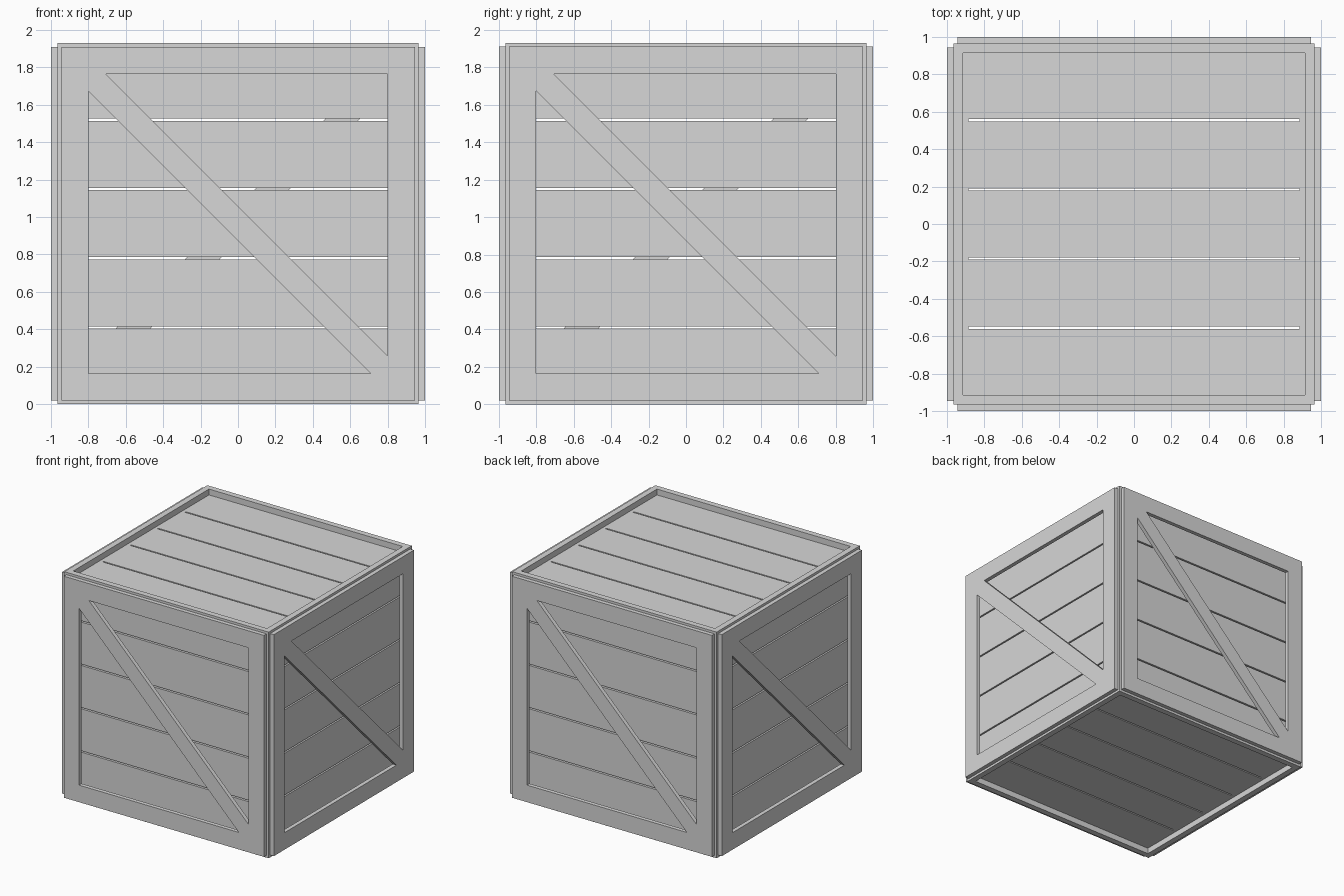
import bpy
import bmesh
from math import pi
from mathutils import Matrix

if "Cube" in bpy.data.objects:
    bpy.data.objects.remove(bpy.data.objects["Cube"])

MID = 0.965      # half height of the crate, outside of the edge battens
BODY = 0.915     # outside of the planked box
SHELL = 0.885    # inside of the planked box
FRAME = 0.945    # half width of the outer frames
OPEN = 0.80      # half width of the frame opening
PITCH, GAP = 0.37, 0.012

wood = bpy.data.materials.new("plain grey")
wood.diffuse_color = (0.68, 0.68, 0.68, 1)
wood.use_nodes = True
wood.node_tree.nodes["Principled BSDF"].inputs["Base Color"].default_value = wood.diffuse_color


def box(bm, x, y, z):
    """Add a box from three (low, high) ranges."""
    size = [r[1] - r[0] for r in (x, y, z)]
    mid = [(r[0] + r[1]) / 2 for r in (x, y, z)]
    bmesh.ops.create_cube(bm, size=1, matrix=Matrix.Translation(mid) @ Matrix.Diagonal((*size, 1)))


def finish(bm, name, turn=0):
    """Make an object, turned about the vertical and lifted onto the ground."""
    bmesh.ops.recalc_face_normals(bm, faces=bm.faces)
    bm.transform(Matrix.Translation((0, 0, MID)) @ Matrix.Rotation(turn, 4, 'Z'))
    mesh = bpy.data.meshes.new(name)
    bm.to_mesh(mesh)
    bm.free()
    mesh.materials.append(wood)
    obj = bpy.data.objects.new(name, mesh)
    bpy.context.collection.objects.link(obj)


def plank_ranges(end):
    """Five planks with narrow open gaps between them."""
    for i in range(5):
        low = -end if i == 0 else (i - 2.5) * PITCH + GAP / 2
        high = end if i == 4 else (i - 1.5) * PITCH - GAP / 2
        yield low, high


BOARD = (-1, -MID)   # depth of the thin outer boards, standing clear of the planks

# Four walls, each the front wall turned about the vertical
for k, side in enumerate(("front", "right", "back", "left")):
    turn = k * pi / 2

    # horizontal planks, each wall butting against the next
    bm = bmesh.new()
    for r in plank_ranges(BODY):
        box(bm, (-BODY, SHELL), (-BODY, -SHELL), r)
    finish(bm, side + "_planks", turn)

    # rails across the top and bottom, stiles between them
    rails, stiles = bmesh.new(), bmesh.new()
    for s in (-1, 1):
        edge = sorted((s * OPEN, s * FRAME))
        box(rails, (-FRAME, FRAME), BOARD, edge)
        box(stiles, edge, BOARD, (-OPEN, OPEN))
    finish(rails, side + "_rails", turn)
    finish(stiles, side + "_stiles", turn)

    # diagonal brace trimmed to the opening
    bm = bmesh.new()
    a, b = OPEN, OPEN - 0.092
    outline = [(-a, a), (-b, a), (a, -b), (a, -a), (b, -a), (-a, b)]
    face = bm.faces.new([bm.verts.new((x, BOARD[0], z)) for x, z in outline])
    new = bmesh.ops.extrude_face_region(bm, geom=[face], use_keep_orig=True)["geom"]
    verts = [v for v in new if isinstance(v, bmesh.types.BMVert)]
    bmesh.ops.translate(bm, verts=verts, vec=(0, BOARD[1] - BOARD[0], 0))
    finish(bm, side + "_brace", turn)

    # upright corner post and the top and bottom edge battens
    bm = bmesh.new()
    box(bm, (-MID, -BODY), (-MID, -BODY), (-MID, MID))
    for s in (-1, 1):
        box(bm, (-BODY, BODY), (-MID, -BODY), sorted((s * BODY, s * MID)))
    finish(bm, side + "_edge_battens", turn)

# Recessed top and bottom planks, set between the walls
for s, name in ((1, "lid_planks"), (-1, "floor_planks")):
    bm = bmesh.new()
    for r in plank_ranges(SHELL):
        box(bm, (-SHELL, SHELL), r, sorted((s * SHELL, s * BODY)))
    finish(bm, name)
